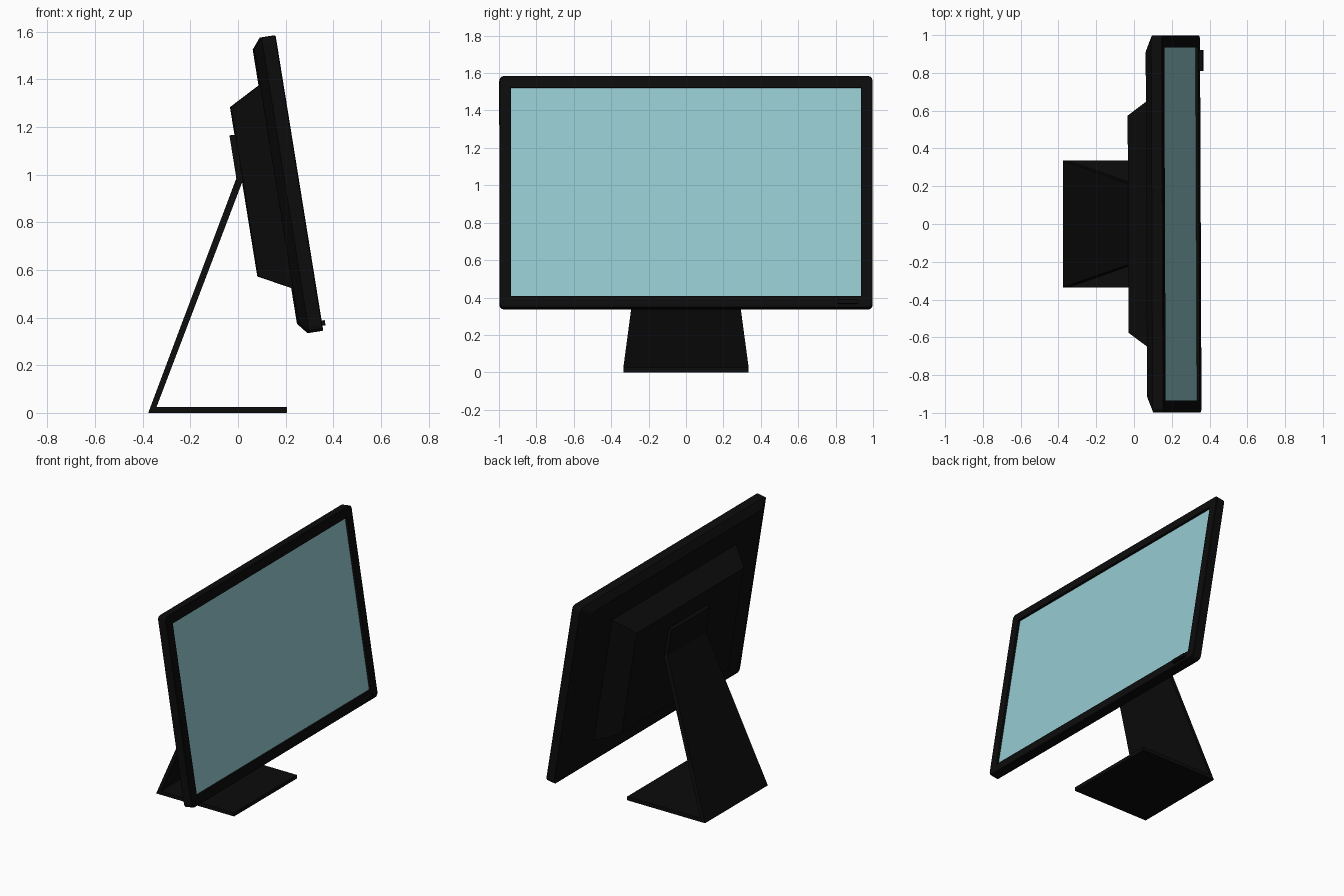
import bpy, bmesh, math
from mathutils import Matrix

if "Cube" in bpy.data.objects:
    bpy.data.objects.remove(bpy.data.objects["Cube"])


def material(name, rgb):
    m = bpy.data.materials.new(name)
    m.diffuse_color = (*rgb, 1)
    m.use_nodes = True
    m.node_tree.nodes["Principled BSDF"].inputs["Base Color"].default_value = m.diffuse_color
    return m


black = material("black_plastic", (0.0035, 0.0035, 0.0035))
glass = material("pale_blue_screen", (0.30, 0.59, 0.63))

# Tilted display frame: local x points out of the screen, y across, z up the screen
tilt = (Matrix.Translation((0.254, 0, 0.965))
        @ Matrix.Rotation(0.004, 4, 'Z') @ Matrix.Rotation(-0.16, 4, 'Y'))


def loft(name, rings, mat, matrix=Matrix()):
    """Skin a list of equal-length vertex rings and cap both ends."""
    bm = bmesh.new()
    loops = [[bm.verts.new(p) for p in ring] for ring in rings]
    n = len(loops[0])
    for a, b in zip(loops, loops[1:]):
        for i in range(n):
            j = (i + 1) % n
            bm.faces.new((a[i], a[j], b[j], b[i]))
    bm.faces.new(loops[0])
    bm.faces.new(loops[-1])
    bmesh.ops.recalc_face_normals(bm, faces=bm.faces)
    me = bpy.data.meshes.new(name)
    bm.to_mesh(me)
    bm.free()
    me.materials.append(mat)
    ob = bpy.data.objects.new(name, me)
    ob.matrix_world = matrix
    bpy.context.collection.objects.link(ob)
    return ob


def rect(x, hw, hh, r=0.0, cy=0.0, cz=0.0):
    """Rectangle across the display at depth x; r rounds the corners."""
    if not r:
        return [(x, cy + a * hw, cz + b * hh)
                for a, b in ((1, 1), (-1, 1), (-1, -1), (1, -1))]
    pts = []
    for k, (a, b) in enumerate(((1, 1), (-1, 1), (-1, -1), (1, -1))):
        for s in range(4):
            t = math.radians(90 * k + 30 * s)
            pts.append((x, cy + a * (hw - r) + r * math.cos(t),
                        cz + b * (hh - r) + r * math.sin(t)))
    return pts


# Display housing: chamfered back, flat sides, bezel and recess for the screen
loft("display_housing", [
    rect(-0.097, 0.92, 0.583, 0.02),
    rect(-0.060, 0.998, 0.628, 0.025),
    rect(-0.004, 0.998, 0.628, 0.025),
    rect(0.0, 0.994, 0.624, 0.023),
    rect(0.0, 0.935, 0.565, 0.001),
    rect(-0.02, 0.935, 0.565, 0.001)], black, tilt)

# Screen plate inside the recess
loft("screen", [rect(-0.021, 0.935, 0.565), rect(-0.015, 0.935, 0.565)], glass, tilt)

# Sloped bulge on the back
loft("back_bulge", [rect(-0.09, 0.67, 0.435), rect(-0.231, 0.575, 0.36)], black, tilt)

# Power button on the lower bezel
loft("power_button", [rect(x, 0.055, 0.011, 0, 0.865, -0.597) for x in (-0.01, 0.02)],
     black, tilt)

# Stand: one folded sheet, base to heel to tapering arm to mounting plate
sections = [  # outer x, z, inner x, z, half width
    (0.205, 0.0, 0.205, 0.025, 0.335),
    (-0.377, 0.0, -0.342, 0.025, 0.335),
    (-0.007, 0.985, 0.022, 0.98, 0.207),
    (-0.036, 1.165, -0.008, 1.168, 0.205)]
loft("stand", [[(ox, -w, oz), (ox, w, oz), (ix, w, iz), (ix, -w, iz)]
               for ox, oz, ix, iz, w in sections], black)
